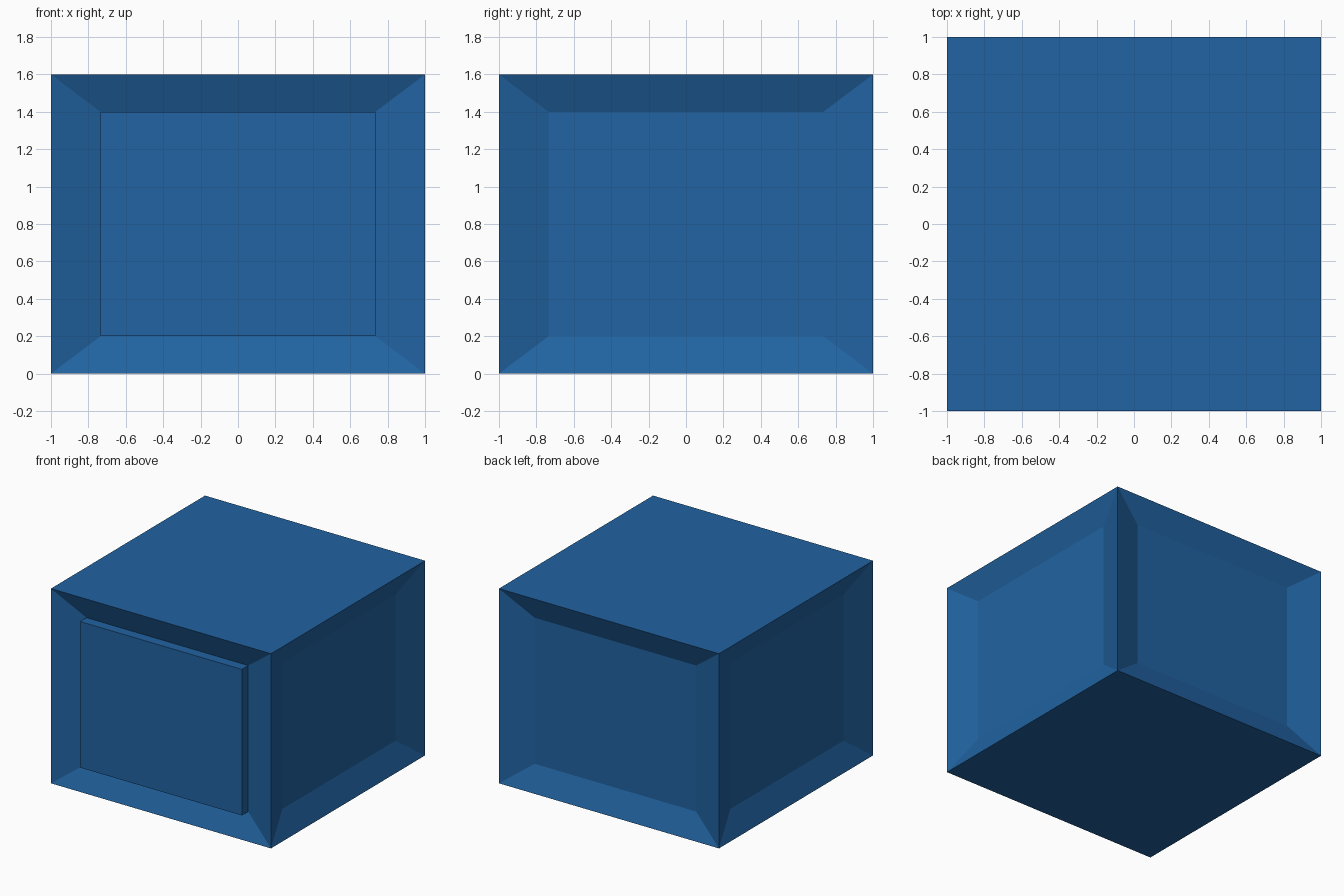
import bpy, bmesh
from mathutils import Matrix, Vector

if "Cube" in bpy.data.objects:
    bpy.data.objects.remove(bpy.data.objects["Cube"])

WIDTH, HEIGHT = 2.0, 1.6
PANEL_W, PANEL_H = 1.47, 1.2     # flat inner panel on each side
DEPTH = 0.083                    # how far the panels sink in

blue = bpy.data.materials.new("blue")
blue.diffuse_color = (0.015, 0.125, 0.36, 1)
blue.use_nodes = True
blue.node_tree.nodes["Principled BSDF"].inputs["Base Color"].default_value = blue.diffuse_color

bm = bmesh.new()

# Box standing on the ground
bmesh.ops.create_cube(bm, size=1, matrix=Matrix.Translation((0, 0, HEIGHT / 2))
                      @ Matrix.Diagonal((WIDTH, WIDTH, HEIGHT, 1)))
bm.normal_update()
sides = [f for f in bm.faces if abs(f.normal.z) < 0.5]


def push_face(face, offset, width_scale=1.0, height_scale=1.0):
    """Extrude one side face along its normal, scaling it about its centre."""
    normal, centre = face.normal.copy(), face.calc_center_median()
    across = normal.cross(Vector((0, 0, 1)))
    new = bmesh.ops.extrude_discrete_faces(bm, faces=[face])["faces"][0]
    for v in new.verts:
        d = v.co - centre
        v.co = (centre + across * d.dot(across) * width_scale
                + Vector((0, 0, d.z * height_scale)) + normal * offset)
    bm.normal_update()
    return new


# Sunken panels with sloping frames; the front one carries a raised block
for side in sides:
    panel = push_face(side, -DEPTH, PANEL_W / WIDTH, PANEL_H / HEIGHT)
    if panel.normal.y < -0.5:
        push_face(panel, DEPTH)

bmesh.ops.recalc_face_normals(bm, faces=bm.faces[:])
mesh = bpy.data.meshes.new("panelled_box")
bm.to_mesh(mesh)
bm.free()
mesh.materials.append(blue)
bpy.context.collection.objects.link(bpy.data.objects.new("panelled_box", mesh))
